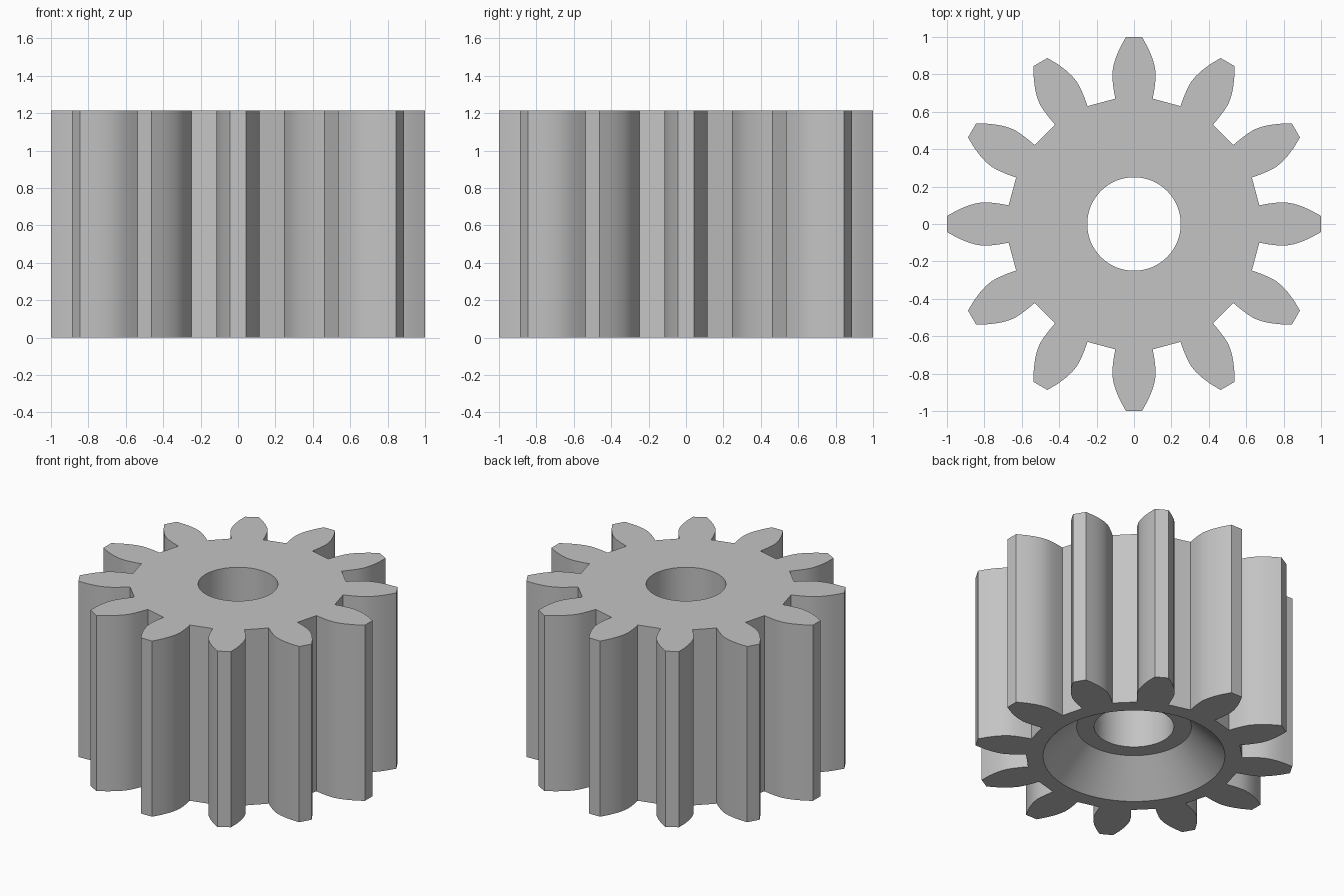
import bpy, bmesh
from math import sin, cos, pi, radians

old = bpy.data.objects.get("Cube")
if old:
    bpy.data.objects.remove(old, do_unlink=True)

HEIGHT = 1.215
TEETH = 12
BORE = 0.25
# Half tooth flank, root to tip: (half width, distance from axis)
FLANK = [(0.10, 0.67), (0.109, 0.72), (0.115, 0.77), (0.116, 0.81),
         (0.109, 0.85), (0.097, 0.89), (0.076, 0.94), (0.043, 1.0)]


def make_object(name, bm):
    bmesh.ops.recalc_face_normals(bm, faces=bm.faces)
    mesh = bpy.data.meshes.new(name)
    bm.to_mesh(mesh)
    bm.free()
    obj = bpy.data.objects.new(name, mesh)
    bpy.context.collection.objects.link(obj)
    return obj


# Gear body: one mirrored tooth outline repeated round the axis, extruded up
tooth = [(-w, d) for w, d in FLANK] + [(w, d) for w, d in reversed(FLANK)]
bm = bmesh.new()
ring = []
for i in range(TEETH):
    a = -2 * pi * i / TEETH
    ring += [bm.verts.new((x * cos(a) - y * sin(a), x * sin(a) + y * cos(a), 0))
             for x, y in tooth]
base = bm.faces.new(ring)
top = bmesh.ops.extrude_face_region(bm, geom=[base])["geom"]
bmesh.ops.translate(bm, vec=(0, 0, HEIGHT),
                    verts=[v for v in top if isinstance(v, bmesh.types.BMVert)])
gear = make_object("pinion_gear", bm)

# Cutter: bore plus the conical recess in the underside, turned on the axis
profile = [(0, -0.1), (0.67, -0.1), (0.36, 0.21), (BORE, 0.21),
           (BORE, HEIGHT + 0.1), (0, HEIGHT + 0.1)]
bm = bmesh.new()
verts = [bm.verts.new((r, 0, z)) for r, z in profile]
edges = [bm.edges.new(pair) for pair in zip(verts, verts[1:])]
bmesh.ops.spin(bm, geom=verts + edges, cent=(0, 0, 0), axis=(0, 0, 1),
               angle=2 * pi, steps=64, use_duplicate=False)
bmesh.ops.remove_doubles(bm, verts=bm.verts, dist=0.0001)
cutter = make_object("bore_cutter", bm)
cutter.hide_render = True

# Cut the gear, then drop the cutter
cut = gear.modifiers.new("bore", "BOOLEAN")
cut.operation = "DIFFERENCE"
cut.solver = "EXACT"
cut.object = cutter
bpy.ops.object.select_all(action="DESELECT")
bpy.context.view_layer.objects.active = gear
gear.select_set(True)
bpy.ops.object.modifier_apply(modifier=cut.name)
bpy.data.objects.remove(cutter, do_unlink=True)

# Plain grey metal
GREY = (0.55, 0.55, 0.55, 1)
metal = bpy.data.materials.new("grey_metal")
metal.use_nodes = True
metal.diffuse_color = GREY
metal.node_tree.nodes["Principled BSDF"].inputs["Base Color"].default_value = GREY
gear.data.materials.clear()
gear.data.materials.append(metal)
for face in gear.data.polygons:
    face.material_index = 0

bpy.ops.object.shade_smooth_by_angle(angle=radians(30))
